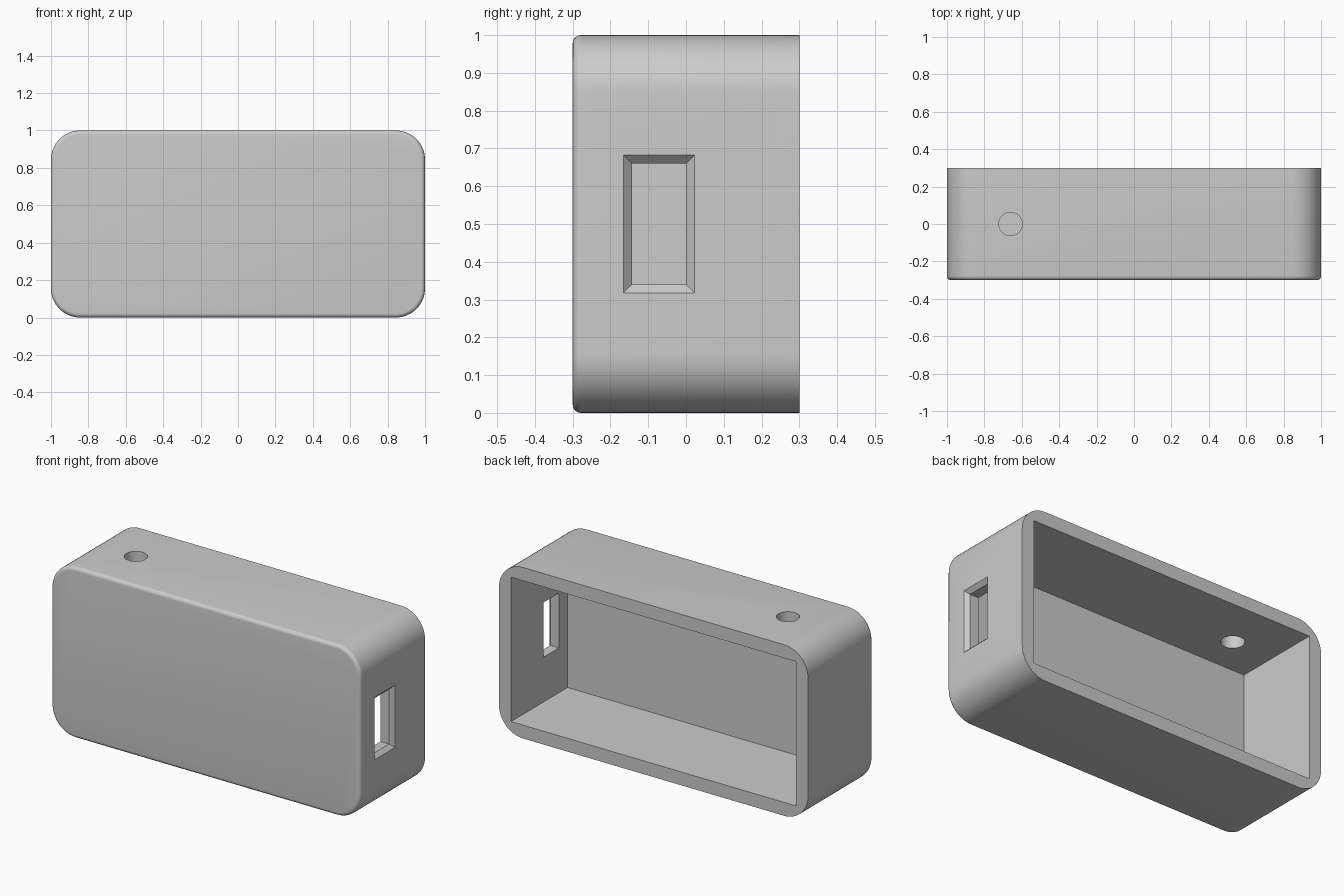
import bpy, bmesh, math
from mathutils import Matrix, Vector

cube = bpy.data.objects.get("Cube")
if cube:
    bpy.data.objects.remove(cube, do_unlink=True)

# Overall size and wall details
WIDTH, DEPTH, HEIGHT = 2.0, 0.6, 1.0
WALL, CORNER, EDGE = 0.078, 0.156, 0.022
CHAMFER = 0.0225

grey = bpy.data.materials.new("plain grey")
grey.use_nodes = True
grey.diffuse_color = (0.6, 0.6, 0.6, 1)
grey.node_tree.nodes["Principled BSDF"].inputs["Base Color"].default_value = (0.6, 0.6, 0.6, 1)


def make_object(name, bm):
    bmesh.ops.recalc_face_normals(bm, faces=bm.faces)
    mesh = bpy.data.meshes.new(name)
    bm.to_mesh(mesh)
    bm.free()
    mesh.materials.append(grey)
    obj = bpy.data.objects.new(name, mesh)
    bpy.context.collection.objects.link(obj)
    return obj


def box(bm, low, high):
    low, high = Vector(low), Vector(high)
    place = Matrix.Translation((low + high) / 2) @ Matrix.Diagonal((*(high - low), 1))
    return bmesh.ops.create_cube(bm, size=1, matrix=place)["verts"]


# Outer shell: rounded rectangle with a softly rounded front edge
bm = bmesh.new()
box(bm, (-WIDTH / 2, -DEPTH / 2, 0), (WIDTH / 2, DEPTH / 2, HEIGHT))
long_edges = [e for e in bm.edges if abs(e.verts[0].co.y - e.verts[1].co.y) > 0.1]
bmesh.ops.bevel(bm, geom=long_edges, offset=CORNER, segments=16, profile=0.5, affect='EDGES')
front_edges = [e for e in bm.edges if all(v.co.y < -DEPTH / 2 + 0.001 for v in e.verts)]
bmesh.ops.bevel(bm, geom=front_edges, offset=EDGE, segments=6, profile=0.5, affect='EDGES')
case = make_object("case", bm)

# Cavity, open at the back
bm = bmesh.new()
box(bm, (-WIDTH / 2 + WALL, -DEPTH / 2 + WALL, WALL),
    (WIDTH / 2 - WALL, DEPTH / 2 + 0.1, HEIGHT - WALL))
cavity = make_object("cavity_cutter", bm)

# Side window: straight slot
y0, y1, z0, z1 = -0.143, 0.0, 0.34, 0.66
bm = bmesh.new()
box(bm, (0.85, y0, z0), (1.1, y1, z1))
slot = make_object("window_cutter", bm)

# Side window: chamfered mouth, widening outwards at 45 degrees
bm = bmesh.new()
flare = 2 * CHAMFER
verts = box(bm, (1 - CHAMFER, y0, z0), (1 + CHAMFER, y1, z1))
for v in verts:
    if v.co.x > 1:
        v.co.y += flare if v.co.y > (y0 + y1) / 2 else -flare
        v.co.z += flare if v.co.z > 0.5 else -flare
mouth = make_object("window_chamfer_cutter", bm)

# Round hole in the top wall
bm = bmesh.new()
bmesh.ops.create_cone(bm, cap_ends=True, segments=48, radius1=0.0625, radius2=0.0625,
                      depth=0.3, matrix=Matrix.Translation((-0.66, 0, HEIGHT)))
hole = make_object("top_hole_cutter", bm)

# Cut the openings
bpy.context.view_layer.objects.active = case
for cutter in (cavity, slot, mouth, hole):
    cut = case.modifiers.new(cutter.name, 'BOOLEAN')
    cut.object = cutter
    cut.operation = 'DIFFERENCE'
    cut.solver = 'EXACT'
    bpy.ops.object.modifier_apply(modifier=cut.name)
    bpy.data.objects.remove(cutter, do_unlink=True)

# Smooth the rounded surfaces, keep real edges sharp
bpy.ops.object.select_all(action='DESELECT')
case.select_set(True)
bpy.ops.object.shade_smooth_by_angle(angle=math.radians(30))
